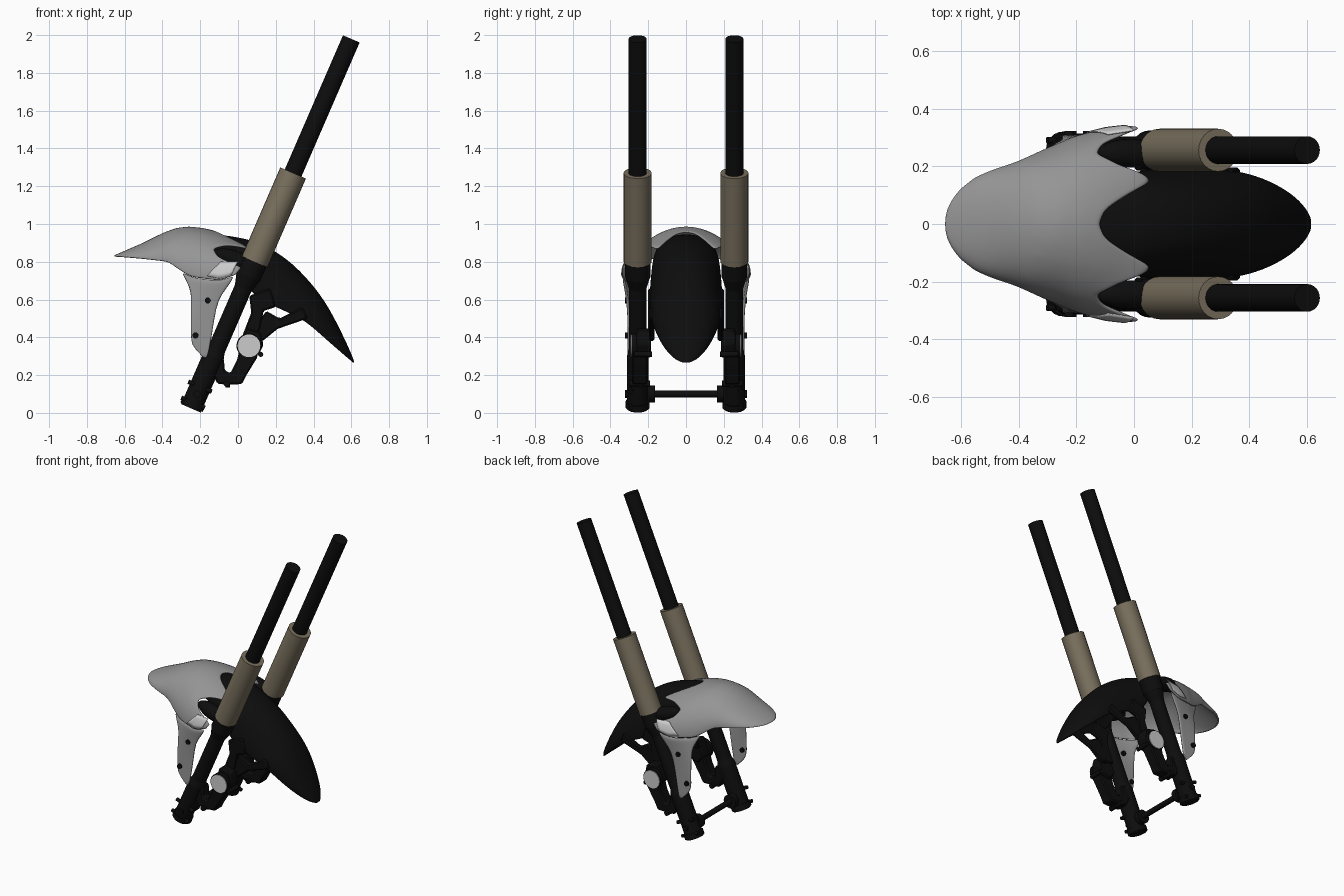
import bpy, bmesh, math
from mathutils import Vector

if "Cube" in bpy.data.objects:
    bpy.data.objects.remove(bpy.data.objects["Cube"])


def material(name, r, g, b):
    m = bpy.data.materials.new(name)
    m.diffuse_color = (r, g, b, 1)
    m.use_nodes = True
    m.node_tree.nodes["Principled BSDF"].inputs["Base Color"].default_value = m.diffuse_color
    return m


BLACK = material("black", 0.004, 0.004, 0.004)
BEIGE = material("beige", 0.19, 0.16, 0.11)
GREY = material("fender_grey", 0.3, 0.3, 0.3)
LEG_Y = 0.256


def lerp(table, x):
    if x <= table[0][0]:
        return table[0][1]
    for (a, p), (b, q) in zip(table, table[1:]):
        if x <= b:
            return p + (q - p) * (x - a) / (b - a)
    return table[-1][1]


def finish(name, bm, mat=None, mirror=True, angle=35, thick=0, sub=0, bevel=0):
    bmesh.ops.remove_doubles(bm, verts=bm.verts, dist=0.0003)
    bmesh.ops.recalc_face_normals(bm, faces=bm.faces)
    me = bpy.data.meshes.new(name)
    bm.to_mesh(me)
    bm.free()
    me.shade_smooth()
    me.set_sharp_from_angle(angle=math.radians(angle))
    ob = bpy.data.objects.new(name, me)
    bpy.context.collection.objects.link(ob)
    if mat:
        me.materials.append(mat)
    if bevel:
        ob.modifiers.new("bevel", "BEVEL").width = bevel
    if mirror:
        m = ob.modifiers.new("mirror", "MIRROR")
        m.use_axis = (False, True, False)
        m.use_mirror_merge = False
    if thick:
        s = ob.modifiers.new("solid", "SOLIDIFY")
        s.thickness, s.offset = thick, 0
    if sub:
        s = ob.modifiers.new("sub", "SUBSURF")
        s.levels = s.render_levels = sub
    return ob


def add_rod(bm, p, q, r1, r2=None, seg=24):
    p, q = Vector(p), Vector(q)
    d = q - p
    M = d.to_track_quat('Z', 'Y').to_matrix().to_4x4()
    M.translation = (p + q) / 2
    bmesh.ops.create_cone(bm, cap_ends=True, segments=seg, radius1=r1,
                          radius2=r1 if r2 is None else r2, depth=d.length, matrix=M)


def rod(name, p, q, r1, r2=None, mat=BLACK, mirror=True, seg=24):
    bm = bmesh.new()
    add_rod(bm, p, q, r1, r2, seg)
    return finish(name, bm, mat, mirror)


def grid(rows):
    bm = bmesh.new()
    vs = [[bm.verts.new(p) for p in r] for r in rows]
    for a, b in zip(vs, vs[1:]):
        for i in range(len(a) - 1):
            bm.faces.new((a[i], a[i + 1], b[i + 1], b[i]))
    return bm


def plate(name, outline, y0, y1, bevel=0.008):
    bm = bmesh.new()
    f = bm.faces.new([bm.verts.new((x, y0, z)) for x, z in outline])
    ext = bmesh.ops.extrude_face_region(bm, geom=[f])["geom"]
    bmesh.ops.translate(bm, vec=(0, y1 - y0, 0),
                        verts=[v for v in ext if isinstance(v, bmesh.types.BMVert)])
    return finish(name, bm, BLACK, bevel=bevel)


def axis(z, dx=0, y=LEG_Y):
    return (-0.249 + (z - 0.024) * 0.434 + dx, y, z)


# fork legs, bottom to top
rod("fork_foot", axis(0.024), axis(0.30), 0.057)
rod("fork_foot_lip", axis(0.03), axis(0.06), 0.064)
rod("fork_foot_shoulder", axis(0.30), axis(0.34), 0.057, 0.046)
rod("fork_lower_tube", axis(0.30), axis(0.74), 0.047)
rod("fork_collar_taper", axis(0.66), axis(0.72), 0.047, 0.066)
rod("fork_collar", axis(0.72), axis(0.81), 0.068)
rod("fork_sleeve", axis(0.80), axis(1.27), 0.074, mat=BEIGE)
rod("fork_upper_tube", axis(1.2), axis(1.98), 0.048)

# axle with collars and nuts
ax, az = -0.217, 0.10
rod("axle", (ax, -0.31, az), (ax, 0.31, az), 0.018, mirror=False)
rod("axle_collar", (ax, 0.165, az), (ax, 0.20, az), 0.045)
rod("axle_nut", (ax, 0.30, az), (ax, 0.322, az), 0.02, seg=6)
for i, z in enumerate((0.055, 0.14)):
    x = axis(z)[0]
    rod(f"pinch_bolt_{i}", (x - 0.065, 0.29, z + 0.025), (x + 0.06, 0.29, z - 0.028), 0.012, seg=12)

# grey front fender: arched section with a notched rear edge
W = [(-.65, 0), (-.645, .04), (-.63, .075), (-.6, .115), (-.55, .155), (-.5, .178), (-.4, .212),
     (-.3, .258), (-.2, .30), (-.1, .325), (.06, .343)]
TOP = [(-.65, .83), (-.5, .895), (-.4, .945), (-.33, .972), (-.26, .981), (-.18, .972),
       (-.1, .952), (0, .912), (.08, .87)]
EDGE = [(-.65, .828), (-.5, .815), (-.37, .80), (-.3, .75), (-.25, .72), (-.1, .70), (.03, .745)]
REAR = [(0, -.12), (.1, -.10), (.2, -.02), (.28, .06), (.34, .04), (.42, -.05), (.55, -.13),
        (.66, -.11), (.76, -.04), (.88, .02), (1, -.01)]


def fender_point(x, u):
    a = u * math.pi / 2
    t = lerp(TOP, x)
    return (x, lerp(W, x) * math.sin(a), t - (t - lerp(EDGE, x)) * (1 - math.cos(a)))


rows = []
for i in range(31):
    s = (i / 30) ** 1.4
    rows.append([fender_point(-.65 + s * (lerp(REAR, abs(j) / 25) + .65), j / 25)
                 for j in range(-25, 26)])
finish("front_fender", grid(rows), GREY, mirror=False, angle=60, thick=0.012, sub=1)

# side legs hanging from the front fender
LEG = [(.66, -.25, -.06), (.60, -.25, -.105), (.5, -.25, -.125), (.4, -.25, -.14),
       (.36, -.245, -.148), (.32, -.21, -.155), (.29, -.18, -.168)]
N = 8
rows = [[fender_point(-.31 + .30 * k / N, 1) for k in range(N + 1)]]
for z, a, b in LEG:
    row = []
    for k in range(N + 1):
        x = a + (b - a) * k / N
        f = min(1, max(0, (.72 - z) / .2))
        row.append((x, lerp(W, x) * (1 - f) + .302 * f, z))
    rows.append(row)
finish("fender_side_leg", grid(rows), GREY, angle=60, thick=0.014, sub=1)
for i, (x, z) in enumerate(((-.16, .595), (-.225, .41))):
    rod(f"fender_bolt_{i}", (x, .285, z), (x, .322, z), .016, seg=16)

# pale reflector lying on the fender flank
rows = []
for i in range(5):
    row = []
    for j in range(9):
        s, t = i / 4, j / 8
        x = -.165 + .075 * s + .10 * t + .03 * t * (1 - s) - .01 * s * t
        p = fender_point(x, .97 - .22 * s + .02 * t)
        row.append((p[0], p[1] + .009, p[2] + .004))
    rows.append(row)
finish("side_reflector", grid(rows), thick=0.004)

# black rear fender: arch swept along a curve (x, z, half width, depth)
SPINE = [(-.2, .94, .14, .08), (-.1, .938, .16, .11), (0, .925, .172, .14), (.1, .90, .18, .20),
         (.2, .85, .186, .25), (.3, .775, .188, .25), (.4, .665, .188, .20), (.47, .565, .18, .14),
         (.53, .45, .15, .095), (.575, .355, .105, .05), (.6, .297, .06, .02), (.612, .265, .012, 0)]
rows = []
for i, (x, z, w, d) in enumerate(SPINE):
    p, q = SPINE[max(i - 1, 0)], SPINE[min(i + 1, len(SPINE) - 1)]
    t = Vector((q[0] - p[0], q[1] - p[1])).normalized()
    row = []
    for j in range(-10, 11):
        a = j / 10 * math.pi / 2
        drop = d * (1 - math.cos(a))
        row.append((x + t.y * drop, w * math.copysign(abs(math.sin(a)) ** .9, a), z - t.x * drop))
    rows.append(row)
finish("rear_fender", grid(rows), BLACK, mirror=False, angle=60, thick=0.012, sub=2)

# black fairing between the fender notch and the fork collar
bm = bmesh.new()
bmesh.ops.create_uvsphere(bm, u_segments=24, v_segments=12, radius=1)
for v in bm.verts:
    x, y, z = v.co
    v.co = (-.015 + .115 * x, .245 + .05 * y, .81 + .05 * z - .035 * x)
finish("collar_fairing", bm, BLACK, angle=60)

# brake caliper carrier, caliper and fender stays
plate("caliper_arm", [(-.15, .24), (-.11, .155), (-.07, .15), (.02, .152), (.045, .20), (.10, .29),
                      (.12, .37), (.07, .42), (.02, .38), (-.005, .28), (-.04, .21), (-.07, .225),
                      (-.075, .29), (-.13, .31)], .205, .285)
plate("caliper_body", [(.0, .34), (.04, .29), (.11, .31), (.135, .36), (.12, .43), (.04, .45)],
      .185, .262)
plate("upper_stay", [(.02, .40), (.09, .39), (.12, .45), (.135, .54), (.20, .56), (.17, .66),
                     (.06, .62), (.07, .53)], .17, .20)
plate("rear_stay", [(.08, .38), (.13, .38), (.21, .445), (.37, .50), (.34, .56), (.22, .50),
                    (.15, .54), (.10, .47)], .168, .195)
rod("caliper_bolt", (-.06, .30, .155), (-.06, .19, .155), .017, seg=12)
rod("caliper_pin", (.12, .275, .31), (.12, .18, .31), .014, seg=12)
rod("bleed_nipple", (-.055, .245, .16), (-.055, .245, .135), .012, seg=8)

# pale round caliper cover
rod("caliper_cover_rim", (.058, .26, .355), (.058, .288, .355), .066, seg=32)
rod("caliper_cover", (.058, .27, .355), (.058, .293, .355), .06, mat=None, seg=32)
